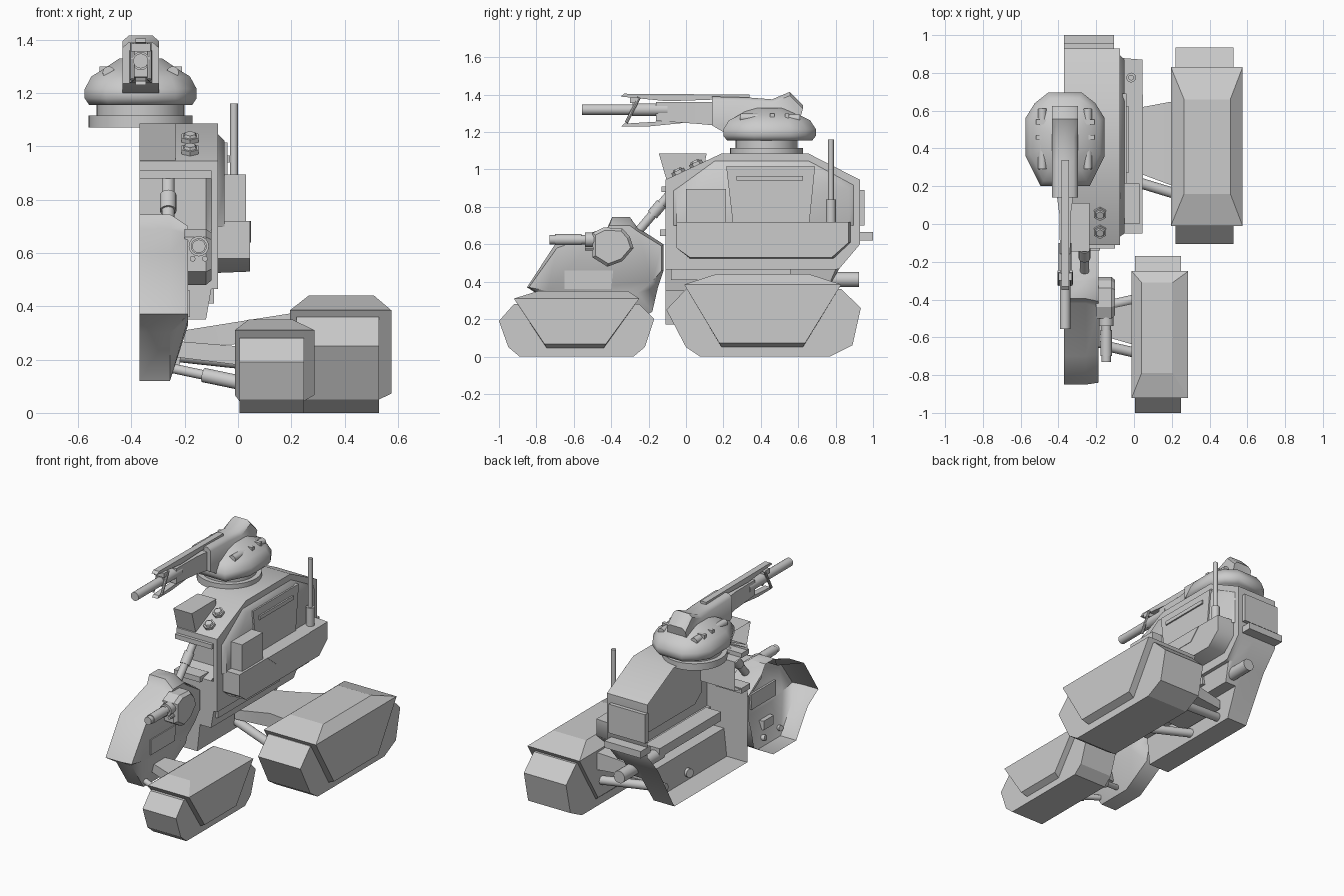
import bpy, bmesh, math
from mathutils import Vector, Matrix

CUT = -0.37     # open centre plane of the half hull
TX = -0.365     # turret and gun axis


def finish(name, bm, smooth=None):
    bmesh.ops.recalc_face_normals(bm, faces=bm.faces[:])
    me = bpy.data.meshes.new(name)
    bm.to_mesh(me)
    bm.free()
    ob = bpy.data.objects.new(name, me)
    bpy.context.collection.objects.link(ob)
    if smooth:
        bpy.ops.object.select_all(action='DESELECT')
        ob.select_set(True)
        bpy.context.view_layer.objects.active = ob
        bpy.ops.object.shade_smooth_by_angle(angle=math.radians(smooth))
    return ob


def loft(name, rings, open_start=False, smooth=None):
    bm = bmesh.new()
    vs = [[bm.verts.new(p) for p in r] for r in rings]
    n = len(rings[0])
    for a, b in zip(vs, vs[1:]):
        for i in range(n):
            j = (i + 1) % n
            bm.faces.new((a[i], a[j], b[j], b[i]))
    if not open_start:
        bm.faces.new(vs[0])
    bm.faces.new(vs[-1])
    return finish(name, bm, smooth)


def at_x(x, prof):
    return [(x, y, z) for y, z in prof]


def prism(name, prof, x0, x1, **kw):
    return loft(name, [at_x(x0, prof), at_x(x1, prof)], **kw)


def box(name, x0, x1, y0, y1, z0, z1, **kw):
    return prism(name, [(y0, z0), (y1, z0), (y1, z1), (y0, z1)], x0, x1, **kw)


def tube(name, p, q, r1, r2=None, n=16):
    p, q = Vector(p), Vector(q)
    d = q - p
    m = Matrix.Translation((p + q) / 2) @ d.to_track_quat('Z', 'Y').to_matrix().to_4x4()
    bm = bmesh.new()
    bmesh.ops.create_cone(bm, cap_ends=True, segments=n, radius1=r1,
                          radius2=r1 if r2 is None else r2, depth=d.length, matrix=m)
    return finish(name, bm, 35 if n > 8 else None)


def rect(x0, x1, y0, y1, z):
    return [(x0, y0, z), (x1, y0, z), (x1, y1, z), (x0, y1, z)]


# Track pods: tread prism, trapezoid side cover, bevelled roof
def track(name, tread, tx, cover, cx, zs, top):
    prism(name + "_tread", tread, *tx)
    (ya, yb), (yc, yd) = cover
    zb, zt, zr = zs
    full = [(ya, zt), (yb, zt), (yd, zb), (yc, zb)]
    cut = [(ya, zt), (yb, zt), (yd + .012, zb + .022), (yc - .012, zb + .022)]
    loft(name + "_cover", [at_x(cx[0], cut), at_x(tx[0], full), at_x(tx[1], full), at_x(cx[1], cut)])
    loft(name + "_roof", [rect(*cx, ya, yb, zt), rect(*top, zr)])


track("rear_track", [(0, .36), (-.105, .25), (0, .05), (.075, 0), (.77, 0), (.89, .06), (.935, .26), (.83, .36)],
      (.22, .528), ((-.01, .83), (.19, .625)), (.195, .575), (.05, .385, .44), (.265, .51, .16, .66))
track("front_track", [(-.92, .28), (-1, .19), (-.95, .05), (-.89, 0), (-.28, 0), (-.22, .05), (-.17, .2), (-.25, .28)],
      (.005, .248), ((-.92, -.25), (-.745, -.44)), (-.012, .287), (.045, .31, .35), (.04, .205, -.79, -.31))


# Hull: sections along x, open at the centre, with a front recess
def hull_section(x, low, back, depth):
    return at_x(x, [(-.11, .945), (.19, 1.085), (.655, 1.085), (.93, .945), (.93, .6), (.82, .47),
                    (back, low), (-.11, low), (-.11, .66), (-.11 + depth, .69), (-.11 + depth, .88), (-.11, .885)])


loft("hull", [hull_section(CUT, .17, .65, .13), hull_section(-.22, .17, .65, .13), hull_section(-.2, .35, .75, .13),
              hull_section(-.12, .35, .75, .13), hull_section(-.1, .465, .8, 0), hull_section(-.075, .465, .8, 0)],
     open_start=True, smooth=50)
loft("side_armour", [at_x(-.08, [(-.07, .89), (.15, 1.05), (.66, 1.05), (.9, .92), (.9, .7), (-.07, .7)]),
                     at_x(-.05, [(-.05, .87), (.17, 1.02), (.64, 1.02), (.87, .9), (.87, .7), (-.05, .7)])], smooth=50)
loft("side_pod", [at_x(-.08, [(-.05, .72), (.88, .72), (.88, .61), (.79, .525), (.02, .525), (-.05, .58)]),
                  at_x(.045, [(-.05, .72), (.87, .72), (.87, .61), (.78, .53), (.02, .53), (-.05, .58)])], smooth=50)
box("pod_front_locker", -.05, .03, 0, .215, .72, .895)
prism("side_door", [(.215, 1.015), (.69, 1.015), (.66, .72), (.25, .72)], -.06, -.04)
prism("door_lower_flap", [(.24, .72), (.685, .72), (.61, .64), (.34, .64)], .04, .048)
box("door_slot", -.045, -.03, .27, .625, .94, .965)
box("front_lintel", CUT, -.1, -.13, -.05, .88, .91)
box("front_sill", CUT, -.18, -.14, -.05, .645, .68)
prism("front_hood", [(-.145, 1.085), (.11, 1.085), (.1, 1.03), (-.1, .93)], CUT, -.235, open_start=True)
for i, (y, z) in enumerate([(.06, 1.016), (-.035, .972)]):
    p, nrm = Vector((-.18, y, z)), Vector((0, -.42, .907))
    tube(f"deck_knob_{i}", p, p + nrm * .025, .037, n=6)
    tube(f"deck_knob_cap_{i}", p + nrm * .02, p + nrm * .035, .03, .022, n=6)
box("rear_plate", CUT, -.105, .92, .955, .7, .89)
box("rear_bumper", CUT, -.105, .9, 1.0, .62, .665)
tube("exhaust_pipe", (-.16, .5, .412), (-.16, .925, .412), .04)
box("belly_beam", -.2, -.09, -.08, .56, .41, .47)
tube("antenna_base", (-.015, .775, .71), (-.015, .775, .84), .026, n=12)
tube("antenna", (-.015, .775, .84), (-.015, .775, 1.16), .015, n=12)

# Nose: shell narrowing outward, open at the centre
nose_in = [(-.85, .37), (-.70, .60), (-.42, .69), (-.395, .745), (-.30, .745), (-.26, .69), (-.12, .60),
           (-.12, .46), (-.15, .37), (-.18, .24), (-.38, .12), (-.62, .12), (-.74, .3)]
nose_out = [(-.84, .37), (-.69, .58), (-.44, .67), (-.41, .70), (-.30, .70), (-.26, .67), (-.13, .59),
            (-.13, .46), (-.18, .4), (-.26, .34), (-.38, .33), (-.62, .33), (-.74, .35)]
loft("nose", [at_x(CUT, nose_in), at_x(-.255, nose_in), at_x(-.187, nose_out)], open_start=True, smooth=50)
prism("nose_side_block", [(-.65, .36), (-.4, .36), (-.39, .46), (-.65, .46)], -.2, -.18)
tube("neck_strut", (-.262, -.28, .64), (-.262, -.06, .90), .024)
tube("neck_collar", (-.262, -.18, .758), (-.262, -.13, .817), .031)

# Small gun on the nose
mount = [(-.5, .66), (-.44, .69), (-.34, .685), (-.30, .64), (-.28, .58), (-.34, .51), (-.42, .48), (-.5, .53)]
small = [(-.39 + (y + .39) * .85, .59 + (z - .59) * .85) for y, z in mount]
loft("side_gun_mount", [at_x(-.2, mount), at_x(-.12, mount), at_x(-.1, small)])
tube("side_gun_barrel", (-.147, -.73, .625), (-.147, -.45, .625), .025)
tube("side_gun_sleeve", (-.147, -.7, .625), (-.147, -.56, .625), .03)
tube("side_gun_shroud", (-.147, -.54, .625), (-.147, -.48, .625), .038)
for x in (-.17, -.124):
    tube("side_gun_small_pipe", (x, -.54, .578), (x, -.48, .578), .011, n=8)

# Suspension arms
loft("rear_axle_arm", [[(-.2, .25, .25), (-.2, .6, .25), (-.2, .6, .31), (-.2, .25, .31)],
                       [(.05, .26, .26), (.05, .62, .26), (.05, .62, .35), (.05, .26, .35)],
                       [(.21, .2, .26), (.21, .65, .26), (.21, .65, .375), (.21, .2, .375)]], smooth=50)
tube("rear_lower_strut", (-.24, .3, .22), (.22, .16, .17), .028)
tube("rear_lower_strut_back", (-.24, .55, .22), (.22, .6, .17), .028)
loft("front_axle_arm", [[(-.24, -.57, .21), (-.24, -.47, .21), (-.24, -.47, .27), (-.24, -.57, .27)],
                        [(0, -.64, .18), (0, -.42, .18), (0, -.42, .25), (0, -.64, .25)]])
for y in (-.68, -.40):
    s = .06 if y < -.5 else -.06
    tube("front_lower_rod", (-.26, y + s, .17), (.0, y, .115), .018)
    tube("front_lower_sleeve", (-.13, y + s / 2, .142), (.0, y, .115), .027)

# Turret: ring, bearing and stacked outline shell
tube("turret_ring", (TX, .43, 1.07), (TX, .43, 1.115), .195, n=32)
tube("turret_bearing", (TX, .43, 1.11), (TX, .43, 1.16), .165, n=32)
outline = [(-.21, -.08), (-.21, .12), (-.16, .2), (-.09, .255), (.09, .255), (.16, .2), (.21, .12), (.21, -.08),
           (.13, -.24), (-.13, -.24)]
loft("turret_body", [[(TX + x * s, .44 + y * s, z) for x, y in outline] for z, s in
                     ((1.155, .92), (1.18, 1), (1.215, 1), (1.262, .88), (1.29, .66), (1.33, .38))], smooth=60)
ridge = [(.14, 1.39), (.33, 1.385), (.46, 1.375), (.555, 1.415), (.625, 1.345), (.61, 1.27), (.2, 1.2), (.14, 1.235)]
top = [(y, z - .02 if z > 1.3 else z) for y, z in ridge]
loft("turret_ridge", [at_x(TX - .068, top), at_x(TX - .045, ridge), at_x(TX + .045, ridge), at_x(TX + .068, top)],
     smooth=50)
for s in (-1, 1):
    tube("turret_side_tube", (TX + s * .12, .29, 1.277), (TX + s * .12, .61, 1.272), .023, n=12)
    for y in (.46, .54):
        box("turret_bracket", TX + s * .11 - .045, TX + s * .11 + .045, y - .012, y + .012, 1.25, 1.3)

# Main gun
tube("gun_barrel", (TX, -.555, 1.32), (TX, -.1, 1.32), .028)
tube("gun_sleeve", (TX, -.29, 1.32), (TX, -.1, 1.32), .034)
loft("gun_receiver", [[(TX + x, y, z) for x, z in ((-w, lo), (w, lo), (w, 1.36), (-w, 1.36))]
                      for y, w, lo in ((-.16, .027, 1.26), (.05, .03, 1.245), (.16, .045, 1.235))])
prism("gun_top_rail", [(-.35, 1.39), (-.33, 1.405), (.34, 1.4), (.34, 1.38), (-.1, 1.365), (-.3, 1.385)],
      TX - .02, TX + .02)
prism("gun_lower_rail", [(-.345, 1.23), (-.2, 1.23), (.0, 1.25), (.0, 1.265), (-.33, 1.245)], TX - .02, TX + .02)
for s in (-1, 1):
    tube("gun_brace", (TX + s * .032, -.32, 1.25), (TX + s * .032, -.25, 1.385), .009, n=8)
box("gun_brace_band", TX - .036, TX + .036, -.3, -.26, 1.355, 1.385)
